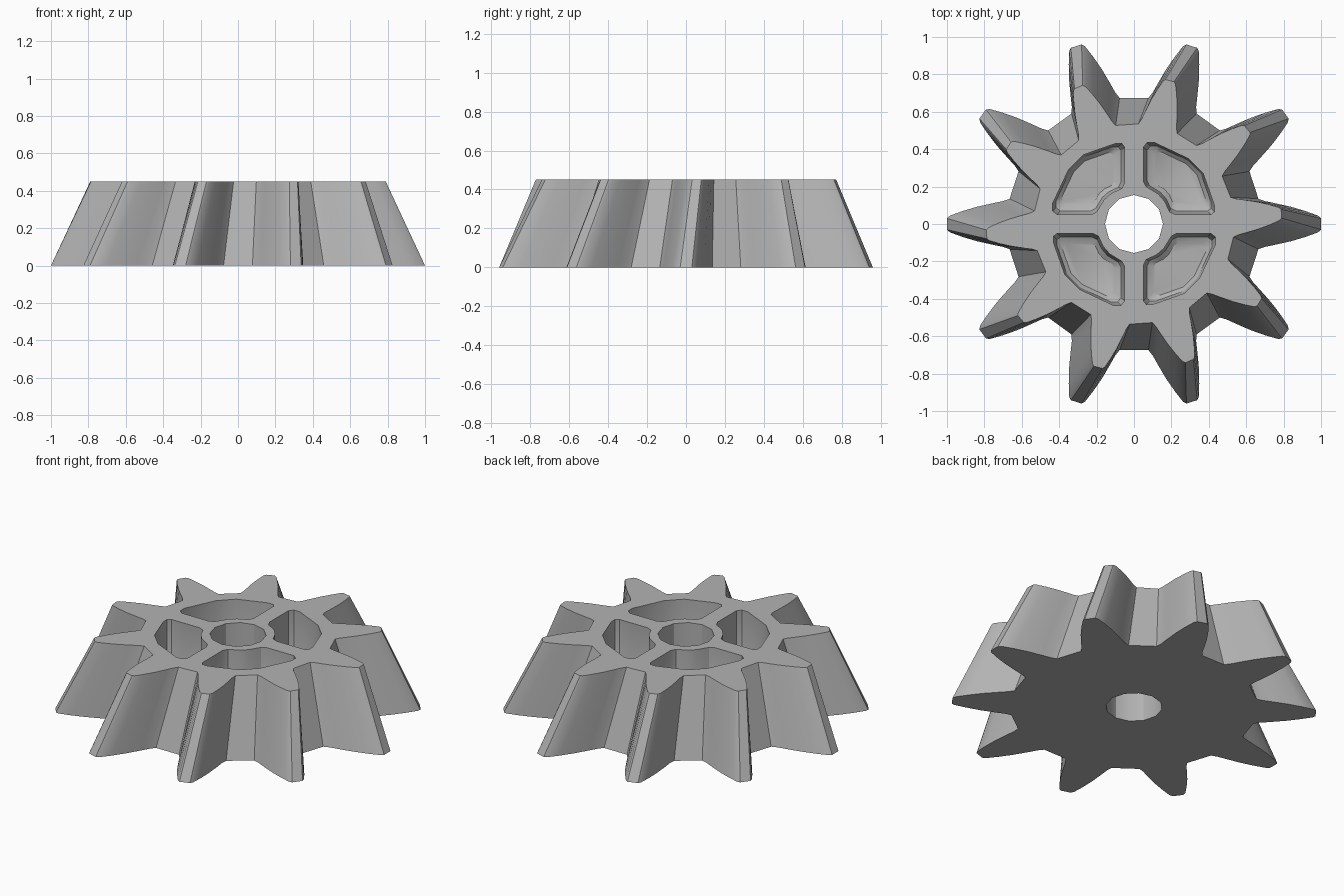
import bpy, bmesh
from math import cos, sin, pi, radians
from mathutils import Matrix, Vector

cube = bpy.data.objects.get("Cube")
if cube:
    bpy.data.objects.remove(cube, do_unlink=True)

TEETH, HEIGHT = 10, 0.45
TOP_SCALE, TWIST = 0.79, radians(4)

# Half tooth: distance along the tooth, half width
FLANK = [(0.665, 0.135), (0.70, 0.122), (0.75, 0.112), (0.84, 0.092),
         (0.92, 0.068), (0.985, 0.044), (1.0, 0.03)]
# Pocket outline in one quadrant, counter-clockwise
POCKET = [(0.22, 0.05), (0.41, 0.05), (0.43, 0.065), (0.43, 0.10), (0.37, 0.27),
          (0.29, 0.35), (0.11, 0.435), (0.07, 0.435), (0.05, 0.41), (0.05, 0.23),
          (0.065, 0.20), (0.13, 0.16), (0.165, 0.12), (0.19, 0.065)]

bm = bmesh.new()


def ring(points, z, scale=1, turn=0):
    spin = Matrix.Rotation(turn, 3, 'Z')
    return [bm.verts.new(spin @ Vector((x * scale, y * scale, z))) for x, y in points]


def wall(lower, upper):
    n = len(lower)
    for i in range(n):
        j = (i + 1) % n
        bm.faces.new((lower[i], lower[j], upper[j], upper[i]))


def cap(rings, up):
    # Fill a flat outline that may contain holes
    edges = []
    for r in rings:
        for i, v in enumerate(r):
            w = r[(i + 1) % len(r)]
            edges.append(bm.edges.get((v, w)) or bm.edges.new((v, w)))
    bmesh.ops.triangle_fill(bm, edges=edges, use_beauty=True, use_dissolve=False,
                            normal=(0, 0, 1 if up else -1))


# Toothed body, tapering and twisting towards the top
tooth = [(x, -y) for x, y in FLANK] + [(x, y) for x, y in reversed(FLANK)]
outline = []
for k in range(TEETH):
    a = 2 * pi * k / TEETH
    outline += [(x * cos(a) - y * sin(a), x * sin(a) + y * cos(a)) for x, y in tooth]
base = ring(outline, 0)
top = ring(outline, HEIGHT, TOP_SCALE, TWIST)
wall(base, top)

# Shaft hole
circle = [(0.155 * cos(pi * i / 6), 0.155 * sin(pi * i / 6)) for i in range(12)]
hole_low, hole_high = ring(circle, 0), ring(circle, HEIGHT)
wall(hole_high, hole_low)

# Four pockets with chamfered floors
centre = Vector((0.25, 0.25))
floor = [tuple(centre + (Vector(p) - centre) * 0.72) for p in POCKET]
mid = [tuple(centre + (Vector(p) - centre) * 0.9) for p in POCKET]
rims = []
for q in range(4):
    turn = q * pi / 2
    rings = [ring(POCKET, HEIGHT, 1, turn), ring(POCKET, 0.17, 1, turn),
             ring(mid, 0.12, 1, turn), ring(floor, 0.10, 1, turn)]
    for upper, lower in zip(rings, rings[1:]):
        wall(upper, lower)
    bm.faces.new(rings[-1])
    rims.append(rings[0])

cap([base, hole_low], False)
cap([top, hole_high] + rims, True)
bmesh.ops.recalc_face_normals(bm, faces=bm.faces)

mesh = bpy.data.meshes.new("bevel_gear")
bm.to_mesh(mesh)
bm.free()
gear = bpy.data.objects.new("bevel_gear", mesh)
bpy.context.collection.objects.link(gear)

# Plain grey metal
grey = bpy.data.materials.new("grey_metal")
grey.use_nodes = True
colour = (0.45, 0.45, 0.45, 1)
grey.diffuse_color = colour
grey.node_tree.nodes["Principled BSDF"].inputs["Base Color"].default_value = colour
mesh.materials.append(grey)

bpy.context.view_layer.objects.active = gear
gear.select_set(True)
bpy.ops.object.shade_smooth_by_angle(angle=radians(30))
